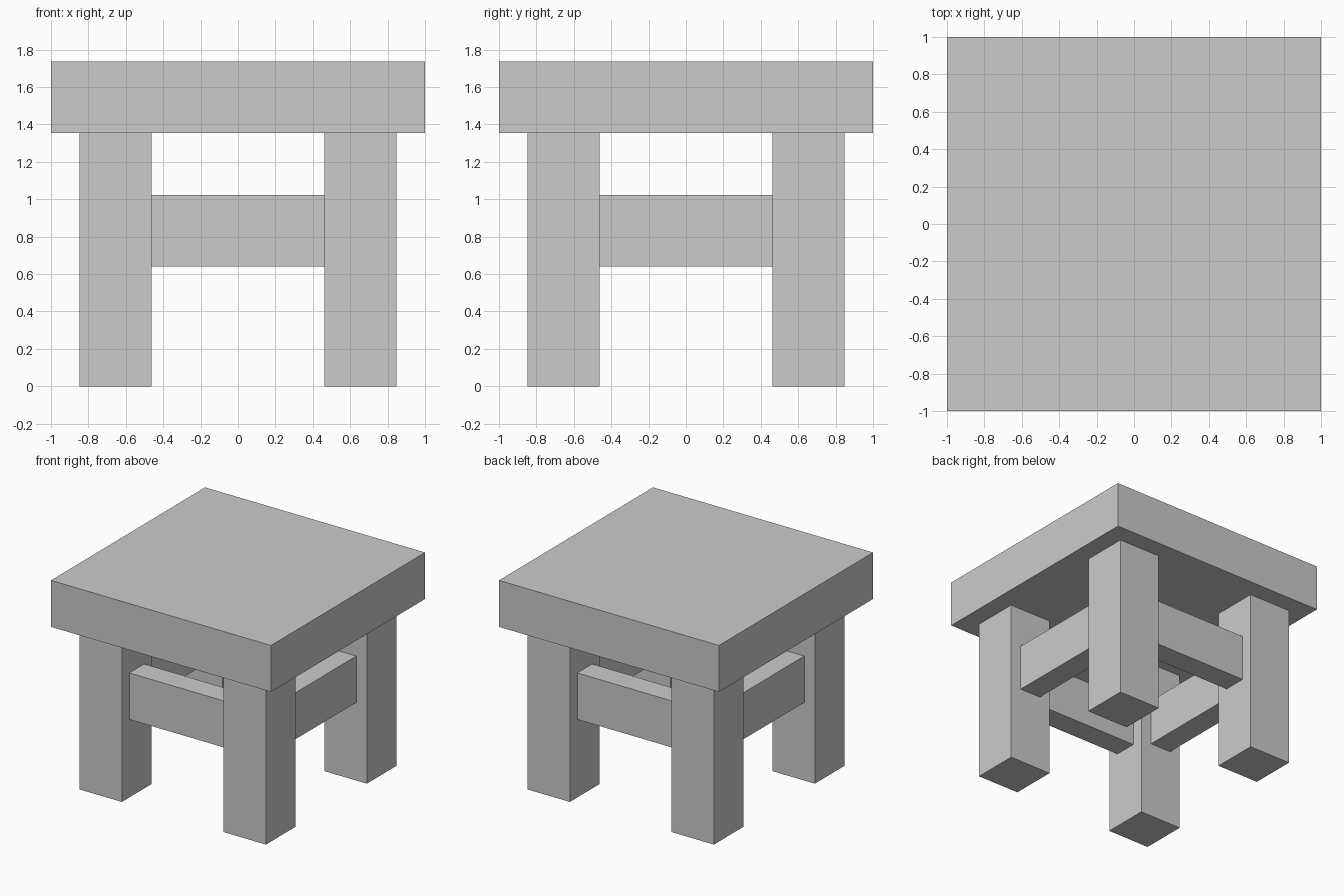
import bpy
from math import cos, sin, pi

if "Cube" in bpy.data.objects:
    bpy.data.objects.remove(bpy.data.objects["Cube"])

LEG_C = 0.655      # leg centre distance from the axes
LEG_W = 0.385      # leg thickness
TOP_Z0, TOP_Z1 = 1.353, 1.735


def box(name, center, size):
    bpy.ops.mesh.primitive_cube_add(size=1, location=center)
    ob = bpy.context.object
    ob.name = name
    ob.scale = size
    bpy.ops.object.transform_apply(location=False, rotation=False, scale=True)
    return ob


# Seat slab
box("seat", (0, 0, (TOP_Z0 + TOP_Z1) / 2), (2, 2, TOP_Z1 - TOP_Z0))

# Four square legs
for y_name, sy in (("front", -1), ("back", 1)):
    for x_name, sx in (("left", -1), ("right", 1)):
        box(f"{y_name}_{x_name}_leg", (sx * LEG_C, sy * LEG_C, TOP_Z0 / 2),
            (LEG_W, LEG_W, TOP_Z0))

# Four stretchers between neighbouring legs
span = 2 * LEG_C - LEG_W
for i, side in enumerate(("front", "right", "back", "left")):
    a = -pi / 2 + i * pi / 2
    bar = box(f"{side}_stretcher", (LEG_C * cos(a), LEG_C * sin(a), 0.832),
              (span, LEG_W / 2, 0.382))
    bar.rotation_euler.z = i * pi / 2
